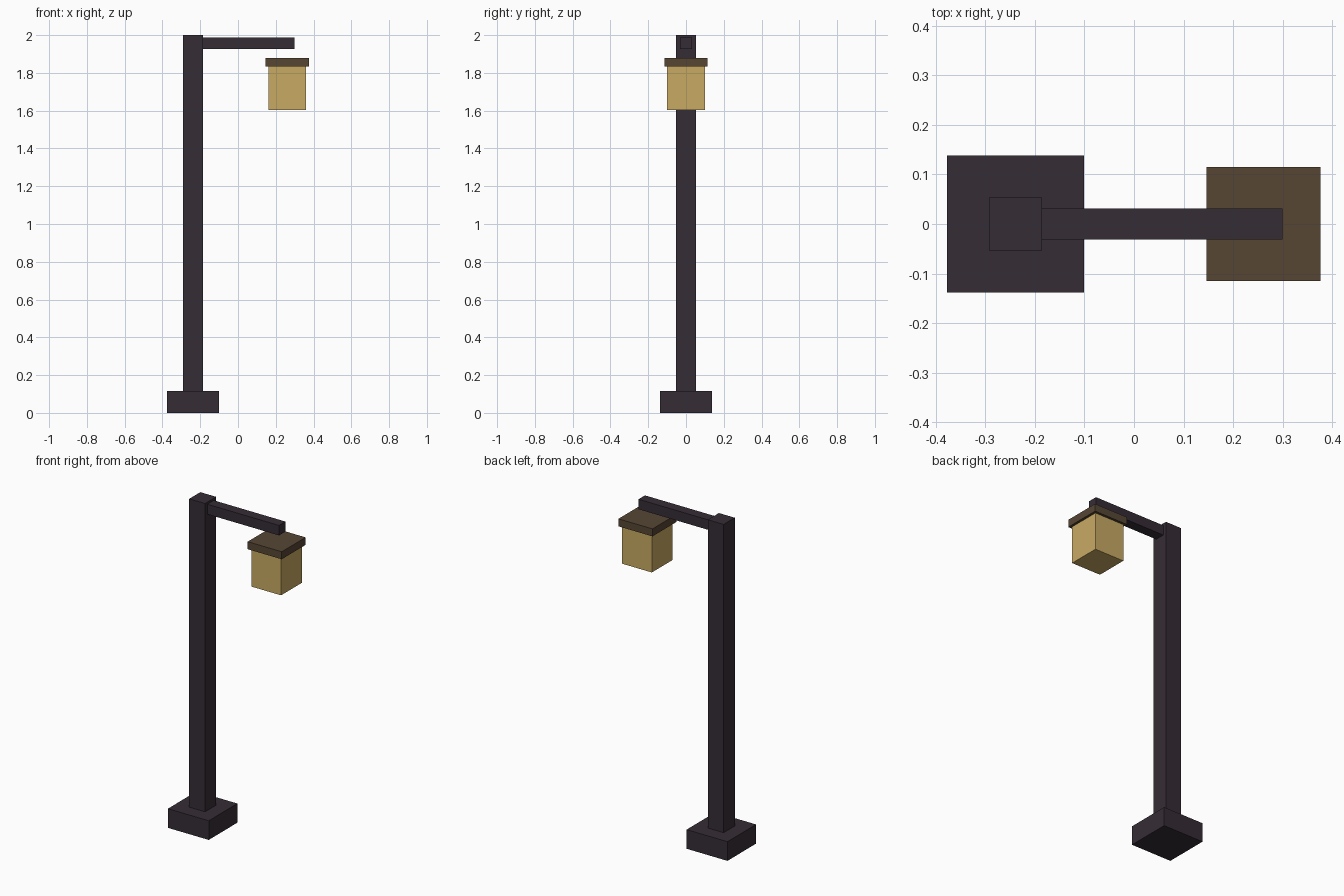
import bpy
import bmesh
from mathutils import Matrix, Vector

if "Cube" in bpy.data.objects:
    bpy.data.objects.remove(bpy.data.objects["Cube"])


def material(name, rgb):
    mat = bpy.data.materials.new(name)
    mat.diffuse_color = (*rgb, 1.0)
    mat.use_nodes = True
    mat.node_tree.nodes["Principled BSDF"].inputs["Base Color"].default_value = mat.diffuse_color
    return mat


def box(name, x, y, z, mat):
    """Box spanning the (min, max) pairs on each axis."""
    spans = (x, y, z)
    centre = Vector([(a + b) / 2 for a, b in spans])
    size = Vector([b - a for a, b in spans])
    bm = bmesh.new()
    bmesh.ops.create_cube(bm, size=1.0, matrix=Matrix.Translation(centre) @ Matrix.Diagonal((*size, 1.0)))
    mesh = bpy.data.meshes.new(name)
    bm.to_mesh(mesh)
    bm.free()
    mesh.materials.append(mat)
    obj = bpy.data.objects.new(name, mesh)
    bpy.context.collection.objects.link(obj)
    return obj


dark_metal = material("dark_metal", (0.036, 0.026, 0.036))
brown = material("brown_cap", (0.093, 0.061, 0.034))
glow = material("warm_yellow", (0.58, 0.40, 0.127))

# Footing and upright
box("base", (-0.377, -0.101), (-0.138, 0.138), (0.0, 0.117), dark_metal)
box("post", (-0.292, -0.185), (-0.0535, 0.0535), (0.117, 2.0), dark_metal)

# Horizontal arm, butted against the post
box("arm", (-0.185, 0.299), (-0.031, 0.031), (1.926, 1.987), dark_metal)

# Lantern floating below the arm tip
box("lantern_cap", (0.146, 0.376), (-0.115, 0.115), (1.833, 1.879), brown)
box("lantern", (0.161, 0.361), (-0.1, 0.1), (1.603, 1.833), glow)
